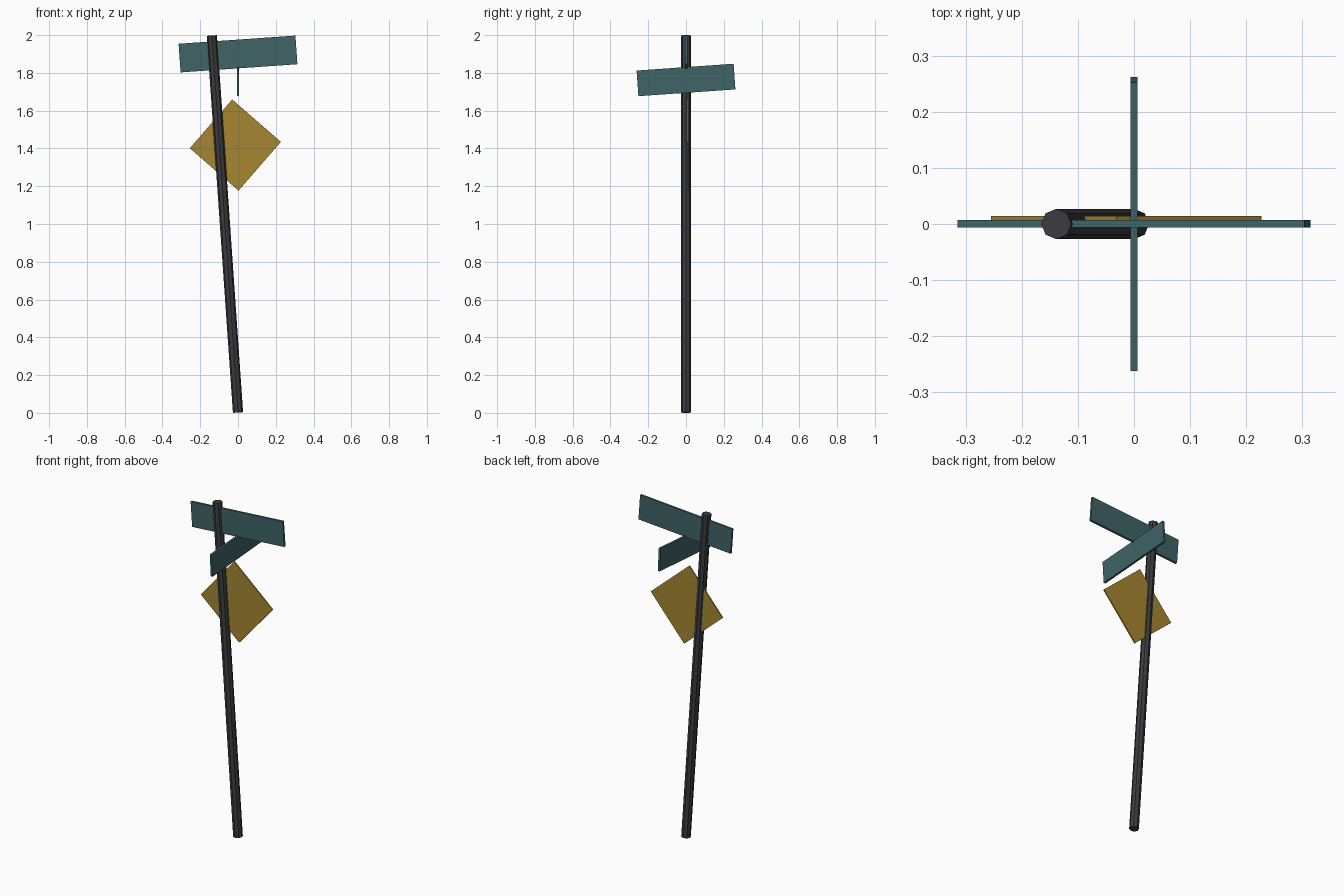
import bpy, math
from mathutils import Matrix, Vector

if "Cube" in bpy.data.objects:
    bpy.data.objects.remove(bpy.data.objects["Cube"])

TILT = math.radians(4)


def material(name, rgb):
    m = bpy.data.materials.new(name)
    m.diffuse_color = (*rgb, 1)
    m.use_nodes = True
    m.node_tree.nodes["Principled BSDF"].inputs["Base Color"].default_value = m.diffuse_color
    return m


dark = material("dark_metal", (0.045, 0.045, 0.05))
teal = material("teal_paint", (0.05, 0.13, 0.135))
gold = material("yellow_paint", (0.38, 0.24, 0.03))


def plate(name, size, centre, rotation, mat):
    bpy.ops.mesh.primitive_cube_add(size=1, location=centre, rotation=rotation)
    ob = bpy.context.object
    ob.name = name
    ob.scale = size
    ob.data.materials.append(mat)
    return ob


# leaning eight-sided pole
low, high = Vector((0, 0, 0.002)), Vector((-0.1385, 0, 1.998))
axis = high - low
bpy.ops.mesh.primitive_cylinder_add(vertices=8, radius=0.027, depth=axis.length,
                                    location=(low + high) / 2,
                                    rotation=(0, -math.atan2(-axis.x, axis.z), 0))
pole = bpy.context.object
pole.name = "pole"
pole.data.materials.append(dark)

# two crossed street name blades
plate("upper_street_blade", (0.62, 0.013, 0.152), (0, 0.0005, 1.9), (0, -TILT, 0), teal)
plate("lower_street_blade", (0.013, 0.515, 0.136), (0, 0, 1.7625), (TILT, 0, 0), teal)

# diamond warning panel
plate("diamond_panel", (0.342, 0.008, 0.342), (-0.014, 0.0105, 1.418),
      (0, math.radians(41), 0), gold)
